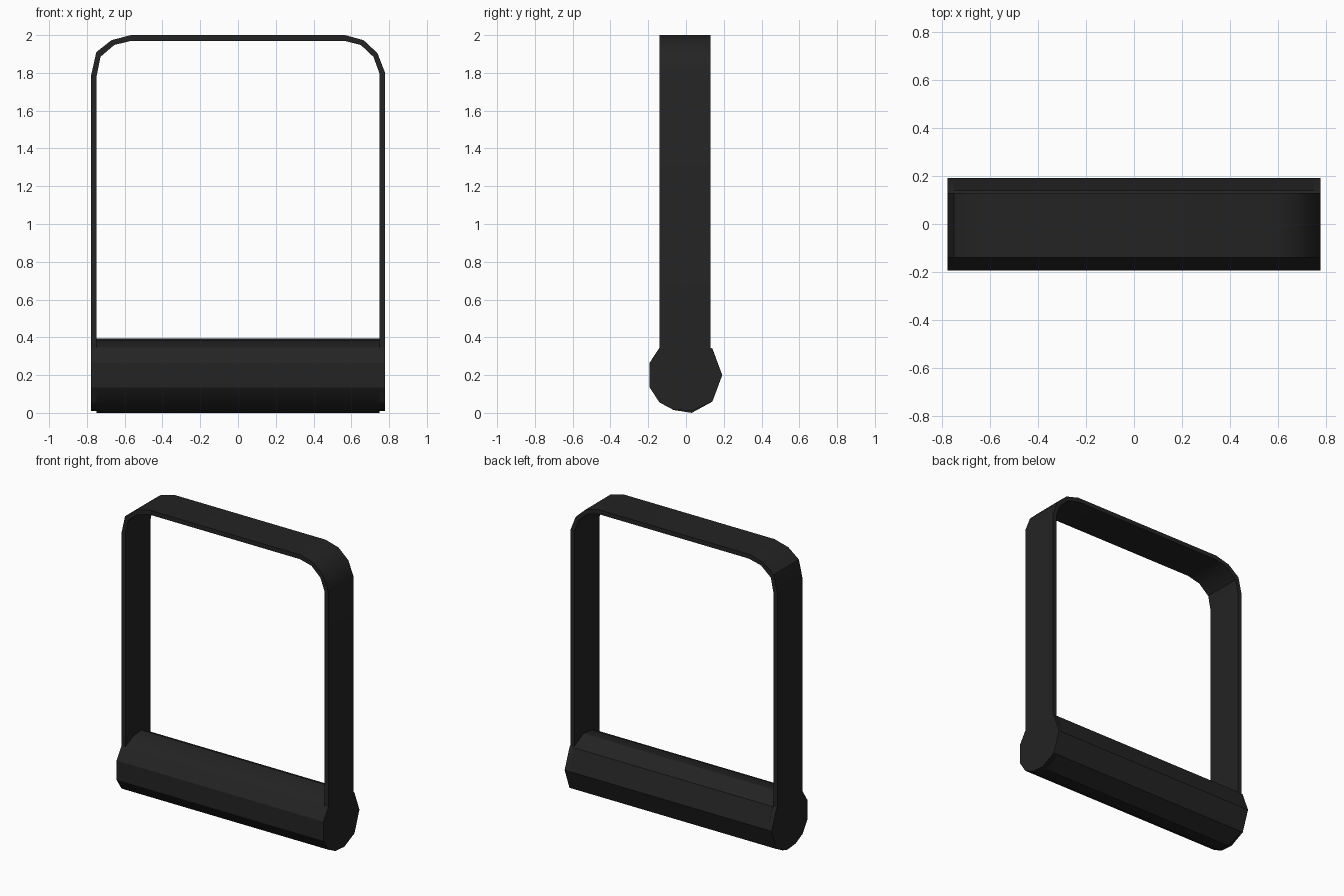
import bpy
import bmesh

if "Cube" in bpy.data.objects:
    bpy.data.objects.remove(bpy.data.objects["Cube"])

black = bpy.data.materials.new("matte black")
black.diffuse_color = (0.017, 0.017, 0.017, 1)
black.use_nodes = True
black.node_tree.nodes["Principled BSDF"].inputs["Base Color"].default_value = black.diffuse_color


def prism(name, points, axis, start, end):
    """Extrude a closed 2D profile along x (points are y, z) or y (points are x, z)."""
    bm = bmesh.new()

    def place(a, b, t):
        return (t, a, b) if axis == "x" else (a, t, b)

    rings = [[bm.verts.new(place(a, b, t)) for a, b in points] for t in (start, end)]
    n = len(points)
    for ring in rings:
        bm.faces.new(ring)
    for i in range(n):
        j = (i + 1) % n
        bm.faces.new((rings[0][i], rings[0][j], rings[1][j], rings[1][i]))
    bmesh.ops.recalc_face_normals(bm, faces=bm.faces)
    mesh = bpy.data.meshes.new(name)
    bm.to_mesh(mesh)
    bm.free()
    mesh.materials.append(black)
    obj = bpy.data.objects.new(name, mesh)
    bpy.context.collection.objects.link(obj)
    bpy.ops.object.select_all(action="DESELECT")
    obj.select_set(True)
    bpy.context.view_layer.objects.active = obj
    bpy.ops.object.shade_smooth_by_angle(angle=0.52)
    return obj


# Flat strap bent into an arch with faceted corners
outer = [(-0.777, 0.30), (-0.777, 1.79), (-0.75, 1.91), (-0.67, 1.973), (-0.567, 2.0),
         (0.567, 2.0), (0.665, 1.973), (0.738, 1.905), (0.777, 1.805), (0.777, 0.30)]
inner = [(-0.748, 0.30), (-0.748, 1.785), (-0.728, 1.885), (-0.655, 1.948), (-0.563, 1.97),
         (0.563, 1.97), (0.65, 1.948), (0.717, 1.885), (0.748, 1.80), (0.748, 0.30)]
prism("strap", outer + inner[::-1], "y", -0.14, 0.13)

# Faceted grip bar across the bottom
grip = [(-0.193, 0.265), (-0.193, 0.135), (-0.14, 0.055), (-0.065, 0.015), (0.03, 0.0),
        (0.14, 0.06), (0.192, 0.20), (0.14, 0.34), (0.03, 0.395), (-0.06, 0.385),
        (-0.14, 0.345)]
prism("grip_bar", grip, "x", -0.75, 0.75)

# Round end plates where the strap meets the grip
plate = [(-0.193, 0.265), (-0.193, 0.135), (-0.14, 0.055), (-0.065, 0.018), (0.03, 0.01),
         (0.14, 0.06), (0.192, 0.20), (0.14, 0.335), (0.13, 0.345), (-0.14, 0.345)]
for side, name in ((-1, "left_end_plate"), (1, "right_end_plate")):
    prism(name, plate, "x", side * 0.748, side * 0.777)
